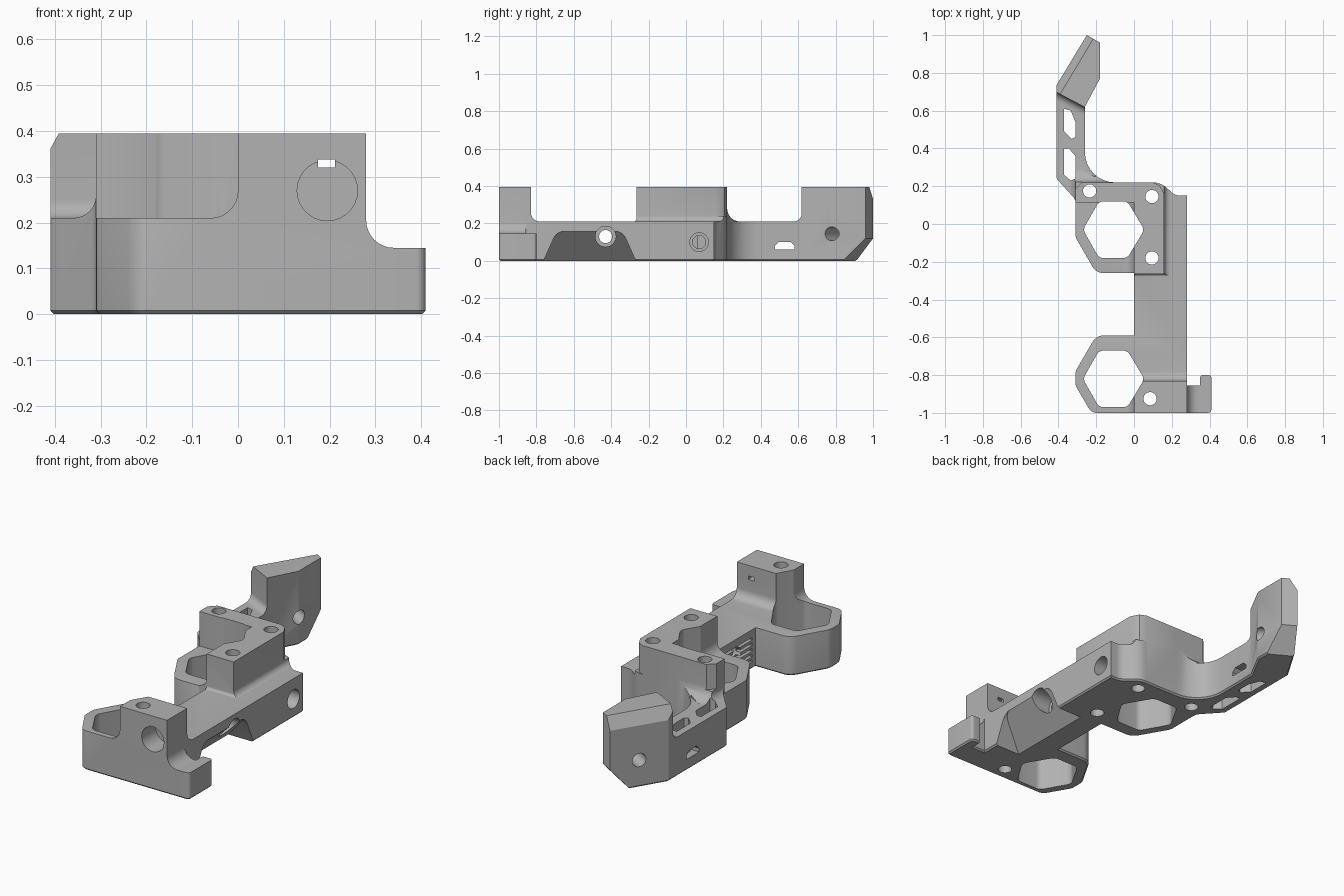
import bpy, bmesh, math
from mathutils import Vector, Matrix

if "Cube" in bpy.data.objects:
    bpy.data.objects.remove(bpy.data.objects["Cube"])

TOP, LOW, FAR = 0.395, 0.21, 0.6


def rounded(points):
    """Round each (a, b, radius) corner of a closed outline."""
    out = []
    for i, p in enumerate(points):
        c = Vector(p[:2])
        r = p[2] if len(p) > 2 else 0
        if not r:
            out.append(c)
            continue
        u = (Vector(points[i - 1][:2]) - c).normalized()
        v = (Vector(points[(i + 1) % len(points)][:2]) - c).normalized()
        half = u.angle(v) / 2
        reach = r / math.tan(half)
        centre = c + (u + v).normalized() * (r / math.sin(half))
        start, end = c + u * reach - centre, c + v * reach - centre
        turn = math.atan2(start.x * end.y - start.y * end.x, start.dot(end))
        steps = max(2, math.ceil(abs(turn) / 0.2))
        for k in range(steps + 1):
            out.append(centre + Matrix.Rotation(turn * k / steps, 2) @ start)
    return out


def prism(name, points, axis, lo, hi, turn=0, at=(0, 0, 0)):
    """Extrude an outline along an axis, then turn it about z and move it."""
    place = {"x": lambda p, h: (h, p.x, p.y),
             "y": lambda p, h: (p.x, h, p.y),
             "z": lambda p, h: (p.x, p.y, h)}[axis]
    outline = rounded(points)
    bm = bmesh.new()
    a = [bm.verts.new(place(p, lo)) for p in outline]
    b = [bm.verts.new(place(p, hi)) for p in outline]
    bm.faces.new(a)
    bm.faces.new(b)
    for i in range(len(a)):
        j = (i + 1) % len(a)
        bm.faces.new((a[i], a[j], b[j], b[i]))
    bmesh.ops.recalc_face_normals(bm, faces=bm.faces)
    bm.transform(Matrix.Translation(at) @ Matrix.Rotation(math.radians(turn), 4, "Z"))
    mesh = bpy.data.meshes.new(name)
    bm.to_mesh(mesh)
    bm.free()
    obj = bpy.data.objects.new(name, mesh)
    bpy.context.collection.objects.link(obj)
    return obj


def circle(a, b, r, sides=28):
    return [(a + r * math.cos(2 * math.pi * i / sides),
             b + r * math.sin(2 * math.pi * i / sides)) for i in range(sides)]


def cut(*args, **kw):
    """Subtract a prism from the bracket."""
    cutter = prism("cutter", *args, **kw)
    cutter.hide_render = True
    mod = body.modifiers.new("cut", "BOOLEAN")
    mod.operation, mod.solver, mod.object = "DIFFERENCE", "EXACT", cutter
    bpy.context.view_layer.update()
    graph = bpy.context.evaluated_depsgraph_get()
    mesh = bpy.data.meshes.new_from_object(body.evaluated_get(graph))
    body.modifiers.clear()
    body.data = mesh
    bpy.data.objects.remove(cutter)


def bevel(test, offset, segments):
    """Bevel the bracket edges that pass a test."""
    bm = bmesh.new()
    bm.from_mesh(body.data)
    edges = [e for e in bm.edges if test(e)]
    bmesh.ops.bevel(bm, geom=edges, offset=offset, segments=segments, profile=0.5,
                    affect="EDGES", clamp_overlap=True)
    bm.to_mesh(body.data)
    bm.free()


# Full-height plan of the whole bracket
body = prism("bracket_body", [
    (-0.225, -1, .05), (0.41, -1, .02), (0.41, -0.8, .015), (0.35, -0.8, .015),
    (0.35, -0.855), (0.28, -0.855), (0.28, 0.15), (0.22, 0.15, .06),
    (0.14, 0.22, .1), (-0.26, 0.22, .16), (-0.26, 0.62), (-0.18, 0.77),
    (-0.18, 0.96), (-0.25, 1.0), (-0.41, 0.735), (-0.41, 0.24, .03),
    (-0.31, 0.13, .04), (-0.31, -0.07, .06), (-0.2, -0.26, .07), (0, -0.26),
    (0, -0.59), (-0.2, -0.59, .07), (-0.31, -0.78, .06), (-0.31, -0.855, .06)],
    "z", 0, TOP)
bevel(lambda e: all(v.co.z < 0.001 for v in e.verts), 0.008, 1)

# Lower the beam, the rings, the hook and the arm, leaving filleted steps
cut([(-0.83, LOW, .05), (-0.265, LOW, .015), (-0.265, FAR), (-0.83, FAR)], "x", -0.7, 0.7)
cut([(-0.7, LOW), (0, LOW, .06), (0, FAR), (-0.7, FAR)], "y", -1.2, 0.115)
cut([(0.16, LOW, .03), (0.7, LOW), (0.7, FAR), (0.16, FAR)], "y", -0.4, 0.4)
cut([(0.28, 0.145, .06), (0.7, 0.145), (0.7, FAR), (0.28, FAR)], "y", -1.2, -0.7)
cut([(-0.7, LOW), (-0.31, LOW, .05), (-0.31, FAR), (-0.7, FAR)], "y", -0.4, 0.35)
cut([(0.22, LOW, .07), (0.47, LOW), (0.47, FAR), (0.22, FAR)], "x", -0.7, 0.14)
cut([(-0.3, LOW), (0, LOW, .04), (0, FAR), (-0.3, FAR)], "x", -0.3, 0.3,
    turn=-28, at=(-0.33, 0.655, 0))

# Rounded corners of the raised plate
cut([(0.1, 0.22), (0.135, 0.205), (0.16, 0.16), (0.3, 0.16), (0.3, 0.3), (0.1, 0.3)],
    "z", LOW + .03, FAR)
cut([(-0.31, 0.185), (-0.27, 0.225), (-0.35, 0.225)], "z", LOW + .05, FAR)


# Soft outer rims of the two rings
def rim(e):
    if any(abs(v.co.z - LOW) > 0.002 for v in e.verts) or len(e.link_faces) != 2:
        return False
    mid = (e.verts[0].co + e.verts[1].co) / 2
    upright = sum(abs(f.normal.z) < 0.1 for f in e.link_faces)
    return upright == 1 and mid.x < -0.005 and mid.y < 0.07


bevel(rim, 0.028, 4)

# Sloped faces of the end block
cut([(-0.1225, -0.02), (0.07, -0.02), (0.07, 0.2)], "x", -0.25, 0.25,
    turn=-30, at=(-0.215, 0.98, 0))
cut([(0.02, 0.2975), (0.02, 0.425), (-0.0585, 0.425)], "x", -0.35, 0.35,
    turn=59, at=(-0.33, 0.8675, 0))

# Sloped undercut along the beam
under = [(-0.775, -0.03), (-0.69, 0.16, .07), (-0.34, 0.16, .07), (-0.255, -0.03)]
slope = [(0.1, -0.03), (0.28, 0.16), (0.4, 0.29), (0.4, -0.03)]
cutter_body = prism("undercut", under, "x", 0, 0.4)
for v in cutter_body.data.vertices:
    if v.co.x < 0.01:
        v.co.x = 0.13 + 0.95 * v.co.z
undercut_mesh = cutter_body.data
bpy.data.objects.remove(cutter_body)
plain_prism = prism


def undercut_prism(name, *args, **kw):
    obj = bpy.data.objects.new(name, undercut_mesh)
    bpy.context.collection.objects.link(obj)
    return obj


prism = undercut_prism
cut()
prism = plain_prism

# Six-sided ring openings
for y in (-0.03, -0.82):
    cut([(-0.27, y, .04), (-0.185, y - .15, .04), (-0.035, y - .15, .04),
         (0.055, y, .04), (-0.035, y + .15, .04), (-0.185, y + .15, .04)], "z", -0.1, FAR)

# Upright bolt holes
for x, y in ((-0.235, 0.175), (0.095, 0.145), (0.095, -0.18), (0.085, -0.925)):
    cut(circle(x, y, 0.035), "z", -0.1, FAR)

# Cross holes in the beam, with counterbores
cut(circle(-0.43, 0.13, 0.035), "x", -0.1, 0.5)
cut(circle(-0.43, 0.13, 0.055), "x", 0.16, 0.5)
cut(circle(0.07, 0.10, 0.05), "x", 0.2, 0.5)
cut(circle(0.07, 0.10, 0.035), "x", 0.0, 0.5)

# Cooling grooves on the inner side of the beam
for i in range(5):
    z = 0.035 + i * 0.03
    cut([(-0.56, z), (-0.3, z), (-0.3, z + .014), (-0.56, z + .014)], "x", -0.02, 0.03)

# Socket and slit in the front block
cut(circle(0.195, 0.27, 0.066), "y", -1.1, -0.88)
cut([(0.175, 0.32), (0.212, 0.32), (0.212, 0.338), (0.175, 0.338)], "y", -1.1, -0.7)

# Lightening slots and cross slot in the arm
cut([(-0.37, 0.61), (-0.335, 0.60), (-0.31, 0.54), (-0.31, 0.46),
     (-0.33, 0.45), (-0.37, 0.49)], "z", -0.1, FAR)
cut([(-0.37, 0.40), (-0.345, 0.40), (-0.31, 0.36), (-0.31, 0.24),
     (-0.335, 0.23), (-0.37, 0.26)], "z", -0.1, FAR)
cut([(0.475, 0.06), (0.58, 0.06), (0.58, 0.08), (0.56, 0.1), (0.495, 0.1), (0.475, 0.08)],
    "x", -0.6, -0.1)

# Hole square to the slanted face of the end block
cut(circle(0, 0.145, 0.036), "y", -0.4, 0.2, turn=59, at=(-0.33, 0.8675, 0))

# Grey plastic
grey = bpy.data.materials.new("plain_grey")
grey.use_nodes = True
grey.diffuse_color = (0.45, 0.45, 0.45, 1)
grey.node_tree.nodes["Principled BSDF"].inputs["Base Color"].default_value = (0.45, 0.45, 0.45, 1)
body.data.materials.clear()
body.data.materials.append(grey)
bpy.context.view_layer.objects.active = body
body.select_set(True)
bpy.ops.object.shade_smooth_by_angle(angle=math.radians(30))
